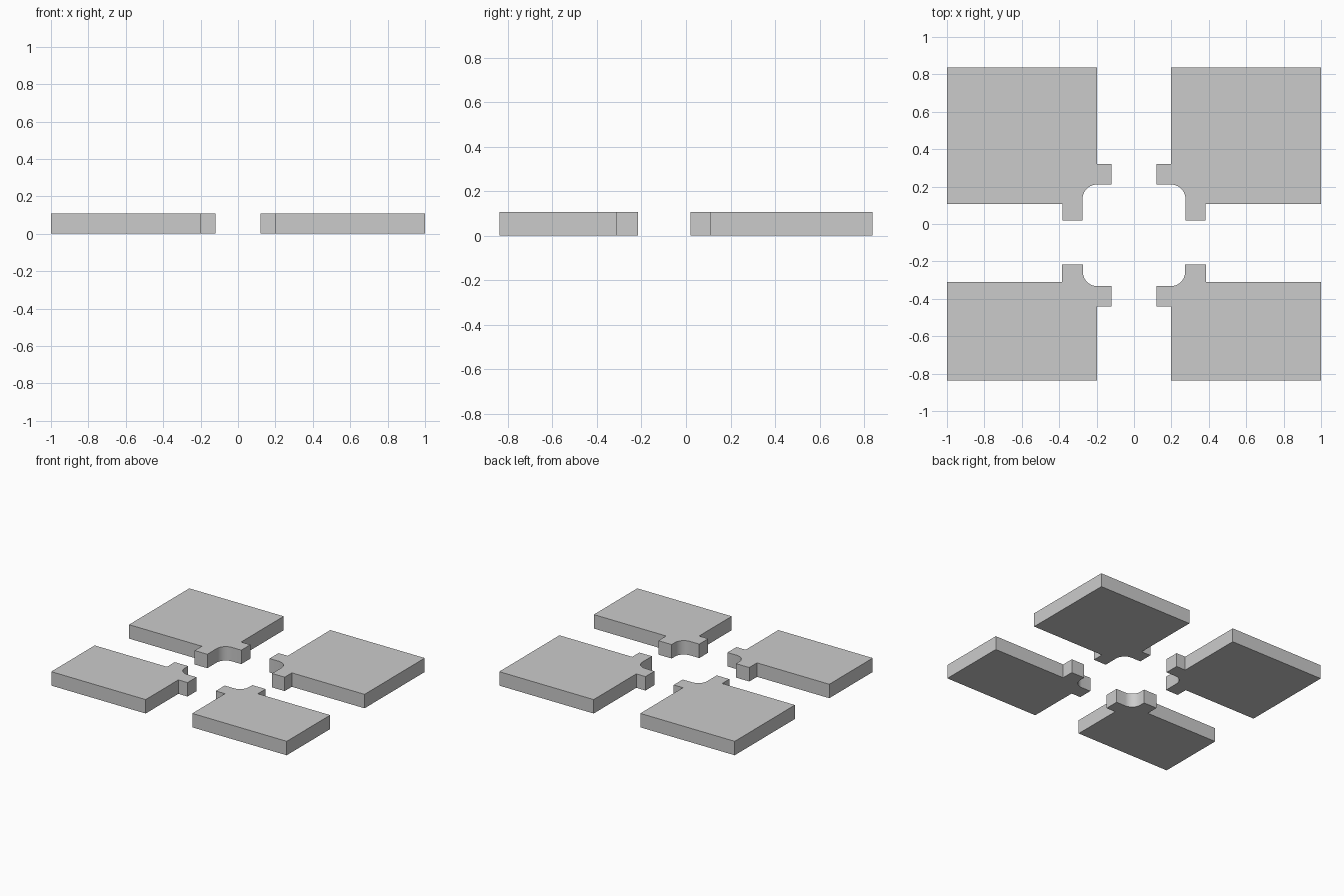
import bpy, bmesh
from math import sin, cos, pi

if "Cube" in bpy.data.objects:
    bpy.data.objects.remove(bpy.data.objects["Cube"])

HEIGHT = 0.107
OUT_X, IN_X, TAB_X = 1.0, 0.198, 0.12   # outer edge, inner edge, tab end
SEGS = 10                               # facets in each rounded inner corner


def slab(name, sx, sy, outer, inner, tab_end, foot_out, foot_in, side_far, side_near):
    """Extruded corner slab with two tabs joined by a concave round.
    Drawn in the +x +y quadrant, then flipped by sx, sy."""
    r = foot_in - IN_X
    cx, cy = IN_X, side_near - r
    arc = [(cx + r * cos(a), cy + r * sin(a))
           for a in (pi / 2 * i / SEGS for i in range(SEGS + 1))]
    outline = [(OUT_X, outer), (OUT_X, inner),
               (foot_out, inner), (foot_out, tab_end), (foot_in, tab_end),
               *arc,
               (TAB_X, side_near), (TAB_X, side_far), (IN_X, side_far),
               (IN_X, outer)]
    bm = bmesh.new()
    base = bm.faces.new([bm.verts.new((sx * x, sy * y, 0)) for x, y in outline])
    top = bmesh.ops.extrude_face_region(bm, geom=[base])["geom"]
    bmesh.ops.translate(bm, vec=(0, 0, HEIGHT),
                        verts=[g for g in top if isinstance(g, bmesh.types.BMVert)])
    bmesh.ops.recalc_face_normals(bm, faces=bm.faces)
    mesh = bpy.data.meshes.new(name)
    bm.to_mesh(mesh)
    bm.free()
    obj = bpy.data.objects.new(name, mesh)
    bpy.context.collection.objects.link(obj)
    # smooth the rounded corner, keep every real edge sharp
    bpy.ops.object.select_all(action='DESELECT')
    obj.select_set(True)
    bpy.context.view_layer.objects.active = obj
    bpy.ops.object.shade_smooth_by_angle()


for side, sx in (("left", -1), ("right", 1)):
    # deep slabs at the back
    slab(f"back_{side}_slab", sx, 1, 0.837, 0.107, 0.02,
         0.382, 0.275, 0.32, 0.211)
    # shallower slabs at the front
    slab(f"front_{side}_slab", sx, -1, 0.837, 0.31, 0.216,
         0.386, 0.273, 0.441, 0.332)
